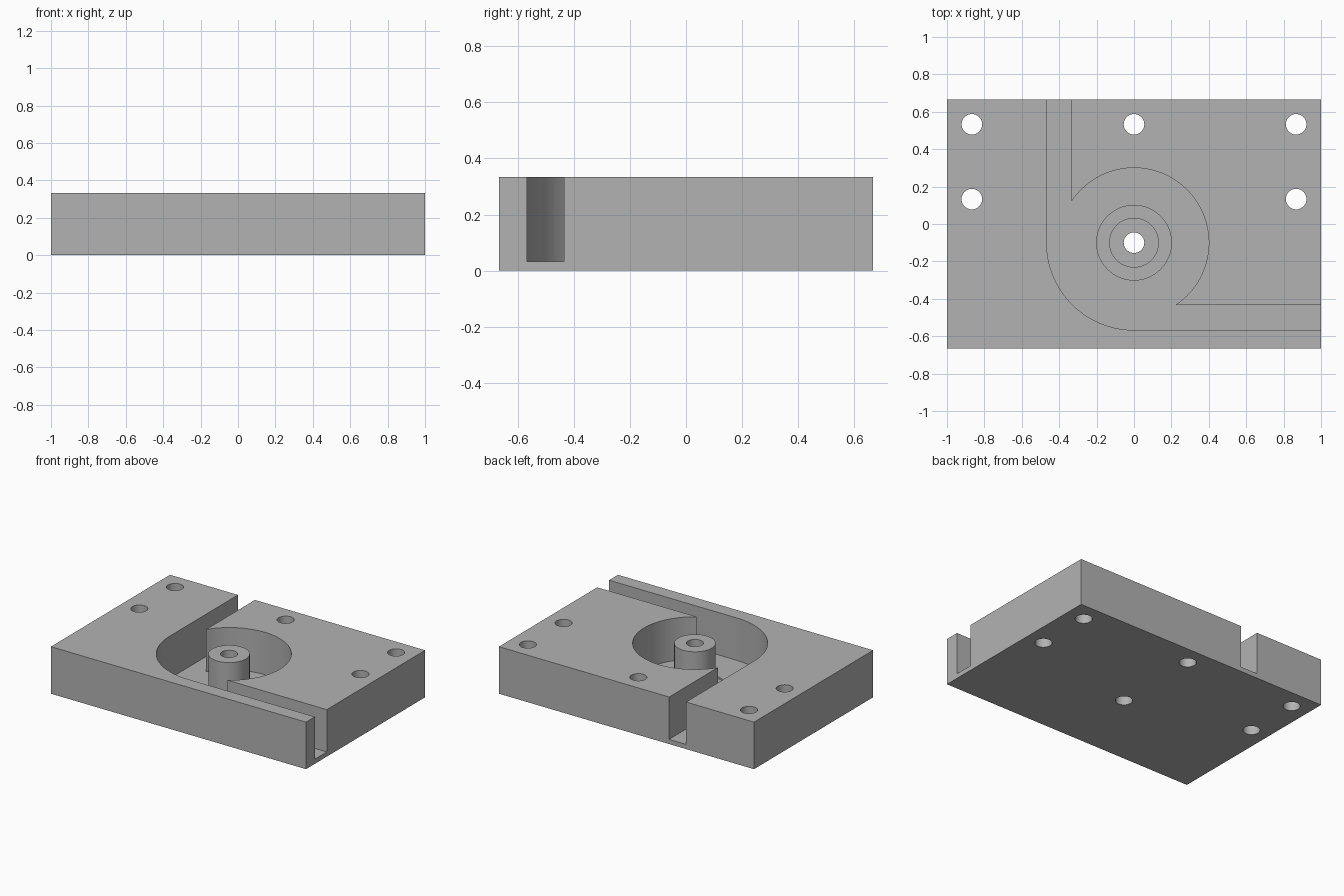
import bpy, bmesh
from math import cos, sin, pi, asin, acos

old = bpy.data.objects.get("Cube")
if old:
    bpy.data.objects.remove(old, do_unlink=True)

WIDTH, DEPTH, HEIGHT = 2.0, 4 / 3, 1 / 3
FLOOR, RECESS = 0.033, 0.02          # pocket floor, shallow ring around the hub
CX, CY = 0.0, -0.1                   # hub centre
R_OUT, R_IN, SLOT = 0.467, 0.4, 0.133

grey = bpy.data.materials.new("machined grey")
grey.use_nodes = True
colour = (0.45, 0.45, 0.45, 1)
grey.diffuse_color = colour
grey.node_tree.nodes["Principled BSDF"].inputs["Base Color"].default_value = colour


def arc(radius, start, end, steps, cx=CX, cy=CY):
    angles = [start + (end - start) * i / steps for i in range(steps + 1)]
    return [(cx + radius * cos(a), cy + radius * sin(a)) for a in angles]


def prism(name, outline, z0, z1):
    """Extrude a counter-clockwise outline from z0 to z1."""
    bm = bmesh.new()
    face = bm.faces.new([bm.verts.new((x, y, z0)) for x, y in outline])
    top = bmesh.ops.extrude_face_region(bm, geom=[face])["geom"]
    for v in top:
        if isinstance(v, bmesh.types.BMVert):
            v.co.z = z1
    bmesh.ops.recalc_face_normals(bm, faces=bm.faces)
    mesh = bpy.data.meshes.new(name)
    bm.to_mesh(mesh)
    bm.free()
    mesh.materials.append(grey)
    obj = bpy.data.objects.new(name, mesh)
    bpy.context.collection.objects.link(obj)
    return obj


def cylinder(name, x, y, radius, z0, z1, sides=64):
    return prism(name, arc(radius, 0, 2 * pi, sides, x, y)[:-1], z0, z1)


def combine(target, tool, operation):
    mod = target.modifiers.new(tool.name, "BOOLEAN")
    mod.operation, mod.solver, mod.object = operation, "EXACT", tool
    bpy.context.view_layer.objects.active = target
    bpy.ops.object.modifier_apply(modifier=mod.name)
    bpy.data.objects.remove(tool, do_unlink=True)


# Rectangular block
w, d = WIDTH / 2, DEPTH / 2
block = prism("housing_block", [(-w, -d), (w, -d), (w, d), (-w, d)], 0, HEIGHT)

# Round chamber with two tangent channels leaving at the back and the left
inner = R_OUT - SLOT
outline = [(CX - R_OUT, 1)] + arc(R_OUT, pi, 1.5 * pi, 32)
outline += [(1.2, CY - R_OUT), (1.2, CY - inner)]
outline += arc(R_IN, -asin(inner / R_IN), acos(-inner / R_IN), 72)
outline += [(CX - inner, 1)]
combine(block, prism("chamber_cutter", outline, FLOOR, 0.5), "DIFFERENCE")

# Shallow recess and central hub
combine(block, cylinder("recess_cutter", CX, CY, 0.2, RECESS, 0.2), "DIFFERENCE")
combine(block, cylinder("hub", CX, CY, 0.133, 0.01, HEIGHT), "UNION")

# Through holes: hub bore and five bolt holes
holes = [(CX, CY), (0, 0.533)]
holes += [(side * 0.867, y) for side in (-1, 1) for y in (0.133, 0.533)]
for x, y in holes:
    combine(block, cylinder("hole_cutter", x, y, 0.055, -0.1, 0.5, 40), "DIFFERENCE")

# Smooth curved walls, crisp edges
bpy.ops.object.select_all(action="DESELECT")
block.select_set(True)
bpy.context.view_layer.objects.active = block
bpy.ops.object.shade_smooth_by_angle(angle=pi / 6)
